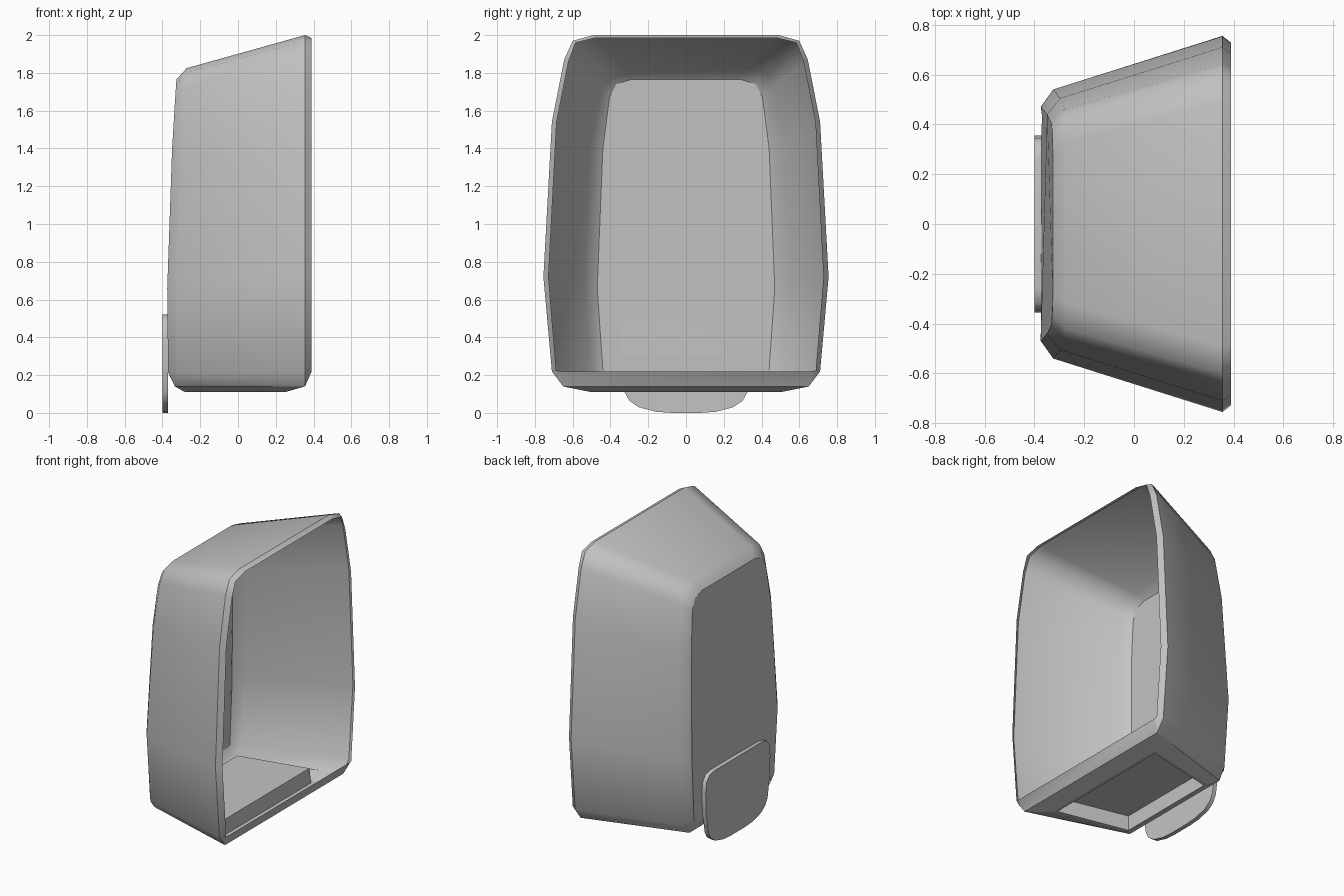
import bpy
import bmesh

if "Cube" in bpy.data.objects:
    bpy.data.objects.remove(bpy.data.objects["Cube"], do_unlink=True)

GREY = (0.55, 0.55, 0.55, 1.0)
mat = bpy.data.materials.new("plain grey")
mat.use_nodes = True
mat.diffuse_color = GREY
mat.node_tree.nodes["Principled BSDF"].inputs["Base Color"].default_value = GREY


def finish(bm, name):
    bmesh.ops.recalc_face_normals(bm, faces=bm.faces)
    mesh = bpy.data.meshes.new(name)
    bm.to_mesh(mesh)
    bm.free()
    mesh.materials.append(mat)
    obj = bpy.data.objects.new(name, mesh)
    bpy.context.collection.objects.link(obj)
    return obj


def mirrored(half):
    """Half outline (y, z), bottom to top, closed by its mirror image."""
    return half + [(-y, z) for y, z in reversed(half)]


def ring(bm, half, x_of):
    return [bm.verts.new((x_of(z), y, z)) for y, z in mirrored(half)]


def bridge(bm, a, b):
    n = len(a)
    return [bm.faces.new((a[i], a[(i + 1) % n], b[(i + 1) % n], b[i]))
            for i in range(n)]


def sharpen(bm, loop):
    for i, v in enumerate(loop):
        edge = bm.edges.get((v, loop[(i + 1) % len(loop)]))
        if edge:
            edge.smooth = False


def panel_x(z):
    """Gently bowed back panel."""
    if z < 0.7:
        return -0.375 + 0.01 * (0.7 - z)
    return -0.375 + 0.048 * ((z - 0.7) / 1.05) ** 1.5


# Open shell: back panel, chamfer, flared wall and turned-in rim
panel = [(.42, .215), (.44, .225), (.47, .66), (.44, 1.40),
         (.405, 1.67), (.37, 1.74), (.29, 1.765)]
shoulder = [(.44, .14), (.505, .21), (.54, .68), (.505, 1.43),
            (.46, 1.72), (.42, 1.80), (.32, 1.825)]
mouth = [(.65, .14), (.71, .22), (.755, .72), (.71, 1.54),
         (.645, 1.87), (.60, 1.97), (.49, 2.0)]
rim = [(.66, .22), (.687, .225), (.728, .72), (.685, 1.54),
       (.622, 1.86), (.585, 1.96), (.48, 1.985)]

bm = bmesh.new()
r0 = ring(bm, panel, panel_x)
r1 = ring(bm, shoulder, lambda z: panel_x(z) + (0.035 if z < 0.15 else 0.05))
r2 = ring(bm, mouth, lambda z: 0.355)
r3 = ring(bm, rim, lambda z: 0.39)
back = bm.faces.new(r0)
bridge(bm, r0, r1)
walls = bridge(bm, r1, r2)
bridge(bm, r2, r3)

# Underside: sloping border around a shallow tapered recess
bmesh.ops.delete(bm, geom=[walls[-1]], context='FACES_ONLY')
border = [r1[0], r2[0], r2[-1], r1[-1]]


def quad(x0, y0, x1, y1, z):
    return [bm.verts.new(p) for p in
            ((x0, y0, z), (x1, y1, z), (x1, -y1, z), (x0, -y0, z))]


base = quad(-.28, .39, .25, .50, .11)
recess_edge = quad(-.265, .37, .23, .475, .11)
recess_top = quad(-.26, .365, .22, .47, .21)
for a, b in ((border, base), (base, recess_edge), (recess_edge, recess_top)):
    bridge(bm, a, b)
bm.faces.new(recess_top)

# Smooth wall with crisp panel, rim and underside edges
for f in bm.faces:
    f.smooth = True
for loop in (r0, r2, border, base, recess_edge, recess_top):
    sharpen(bm, loop)
for a, b in zip(recess_edge + base, recess_top + border):
    bm.edges.get((a, b)).smooth = False
finish(bm, "open_shell")

# Rounded tab fixed to the back panel
tab = [(.07, 0), (.16, .006), (.25, .03), (.30, .065), (.325, .11),
       (.35, .26), (.355, .40), (.345, .47), (.315, .508), (.26, .52)]
bm = bmesh.new()
outer = ring(bm, tab, lambda z: -0.40)
inner = ring(bm, tab, lambda z: -0.371)
bm.faces.new(outer)
bm.faces.new(inner)
for f in bridge(bm, outer, inner):
    f.smooth = True
sharpen(bm, outer)
sharpen(bm, inner)
finish(bm, "back_tab")
